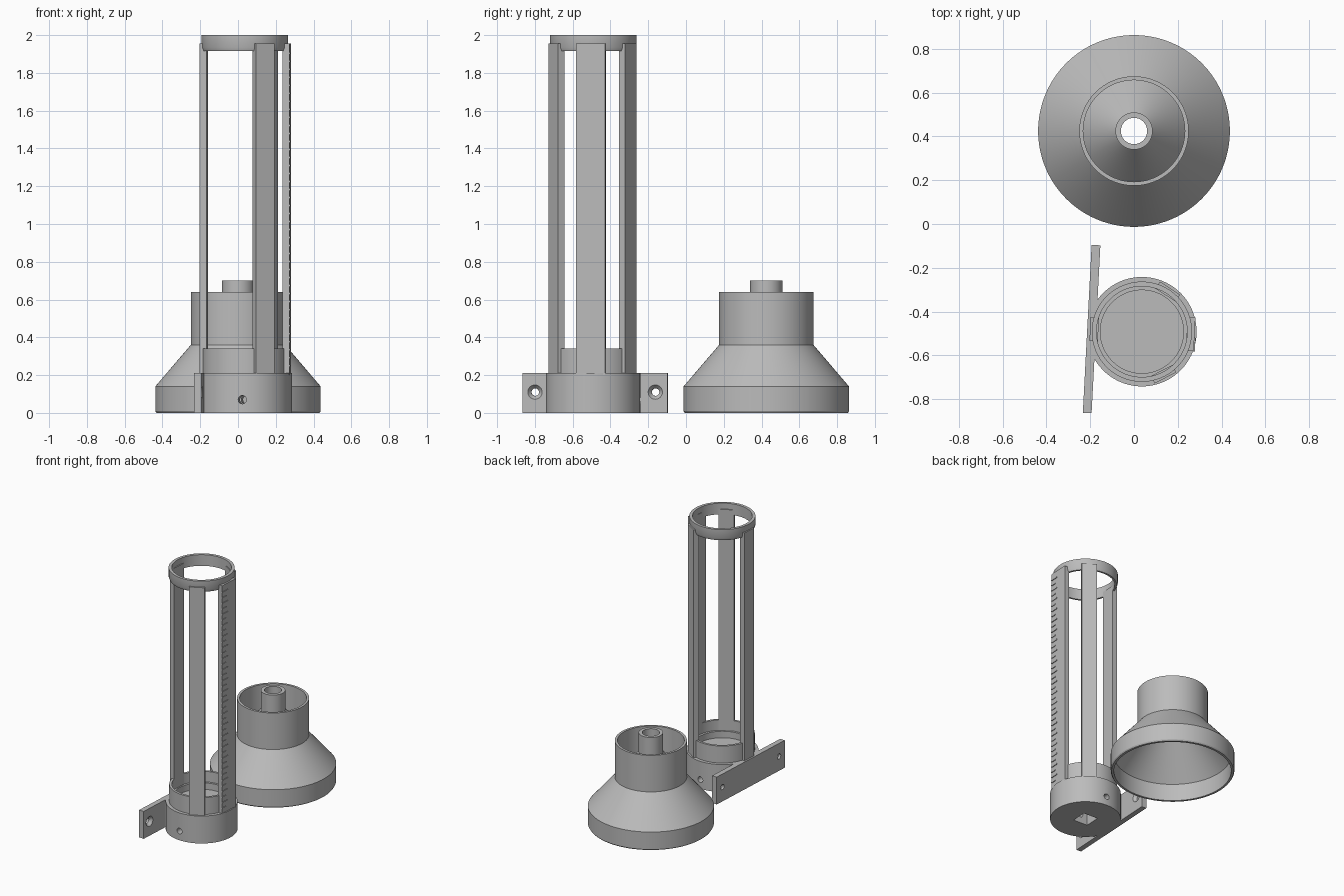
import bpy, bmesh, math
from mathutils import Matrix, Vector

cube = bpy.data.objects.get("Cube")
if cube:
    bpy.data.objects.remove(cube, do_unlink=True)

GREY = (0.5, 0.5, 0.5, 1)
mat = bpy.data.materials.new("plain grey")
mat.use_nodes = True
mat.diffuse_color = GREY
mat.node_tree.nodes["Principled BSDF"].inputs["Base Color"].default_value = GREY

# Gauge frame is turned slightly about its own axis
GAUGE = Matrix.Translation((0.036, -0.492, 0)) @ Matrix.Rotation(math.radians(-3), 4, 'Z')
FUNNEL = Matrix.Translation((0, 0.425, 0))


def finish(name, bm, matrix):
    bmesh.ops.transform(bm, matrix=matrix, verts=bm.verts)
    bmesh.ops.recalc_face_normals(bm, faces=bm.faces)
    mesh = bpy.data.meshes.new(name)
    bm.to_mesh(mesh)
    bm.free()
    mesh.materials.append(mat)
    obj = bpy.data.objects.new(name, mesh)
    bpy.context.collection.objects.link(obj)
    return obj


def revolve(name, profile, matrix, steps=96):
    """Spin a closed (radius, height) outline around the z axis."""
    bm = bmesh.new()
    verts = [bm.verts.new((r, 0, z)) for r, z in profile]
    edges = [bm.edges.new((a, b)) for a, b in zip(verts, verts[1:] + verts[:1])]
    bmesh.ops.spin(bm, geom=verts + edges, cent=(0, 0, 0), axis=(0, 0, 1),
                   angle=math.tau, steps=steps, use_duplicate=False)
    bmesh.ops.remove_doubles(bm, verts=bm.verts, dist=1e-5)
    bmesh.ops.dissolve_degenerate(bm, edges=bm.edges, dist=1e-6)
    loose = [e for e in bm.edges if not e.link_faces]
    bmesh.ops.delete(bm, geom=loose, context='EDGES')
    return finish(name, bm, matrix)


def box(name, low, high, matrix):
    low, high = Vector(low), Vector(high)
    bm = bmesh.new()
    bmesh.ops.create_cube(bm, size=1, matrix=Matrix.Translation((low + high) / 2)
                          @ Matrix.Diagonal((*(high - low), 1)))
    return finish(name, bm, matrix)


def activate(obj):
    bpy.ops.object.select_all(action='DESELECT')
    obj.select_set(True)
    bpy.context.view_layer.objects.active = obj


def cut(obj, cutter):
    mod = obj.modifiers.new("cut", 'BOOLEAN')
    mod.operation, mod.solver, mod.object = 'DIFFERENCE', 'EXACT', cutter
    activate(obj)
    bpy.ops.object.modifier_apply(modifier=mod.name)
    bpy.data.objects.remove(cutter, do_unlink=True)


def smooth(obj):
    activate(obj)
    bpy.ops.object.shade_smooth_by_angle(angle=math.radians(25))


# Funnel: skirt, conical shell, cup wall and spout in one outline
funnel = revolve("funnel", [
    (0.432, 0), (0.438, 0.01), (0.438, 0.14), (0.25, 0.36), (0.25, 0.64),
    (0.232, 0.64), (0.232, 0.381), (0.085, 0.553), (0.085, 0.70),
    (0.06, 0.70), (0.06, 0.547), (0.415, 0.132), (0.415, 0)], FUNNEL, 128)
smooth(funnel)

# Base cup with a raised sleeve and stepped floor
base = revolve("base_cup", [
    (0, 0), (0.25, 0), (0.25, 0.21), (0.225, 0.21), (0.225, 0.34),
    (0.207, 0.34), (0.207, 0.26), (0.19, 0.26), (0.19, 0.21), (0, 0.21)], GAUGE)
cut(base, box("nut_cutter", (-0.06, -0.06, -0.05), (0.06, 0.06, 0.13), GAUGE))
across = Matrix.Translation((0, 0, 0.07)) @ Matrix.Rotation(math.pi / 2, 4, 'X')
cut(base, revolve("screw_cutter", [(0, -0.3), (0.022, -0.3), (0.022, 0.3), (0, 0.3)],
                  GAUGE @ across, 24))
smooth(base)

# Top ring with a chamfered lower edge
ring = revolve("top_ring", [(0.207, 1.915), (0.221, 1.915), (0.229, 1.935),
                            (0.229, 2.0), (0.207, 2.0)], GAUGE)
smooth(ring)

# Pillars
for name, angle in (("front_pillar", -60), ("back_pillar", 60), ("side_pillar", 180)):
    turn = GAUGE @ Matrix.Rotation(math.radians(angle), 4, 'Z')
    box(name, (0.199, -0.055, 0.2), (0.237, 0.055, 1.955), turn)

# Measuring pillar with raised graduation marks
box("scale_pillar", (0.205, -0.077, 0.2), (0.241, 0.077, 1.955), GAUGE)
bm = bmesh.new()
for i in range(40):
    length = 0.062 if i % 2 else 0.042
    spot = Matrix.Translation((0.242, -0.077 + length / 2, 0.25 + i * 0.0424))
    bmesh.ops.create_cube(bm, size=1, matrix=spot @ Matrix.Diagonal((0.008, length, 0.009, 1)))
finish("scale_marks", bm, GAUGE)

# Mounting plate with two countersunk holes
plate = box("mounting_plate", (-0.25, -0.384, 0), (-0.21, 0.384, 0.21), GAUGE)
for side in (-1, 1):
    place = Matrix.Translation((-0.25, side * 0.319, 0.11)) @ Matrix.Rotation(math.pi / 2, 4, 'Y')
    cut(plate, revolve("hole_cutter", [(0, -0.02), (0.02, -0.02), (0.02, 0.018),
                                       (0.038, 0.04), (0.038, 0.06), (0, 0.06)],
                       GAUGE @ place, 32))
smooth(plate)
